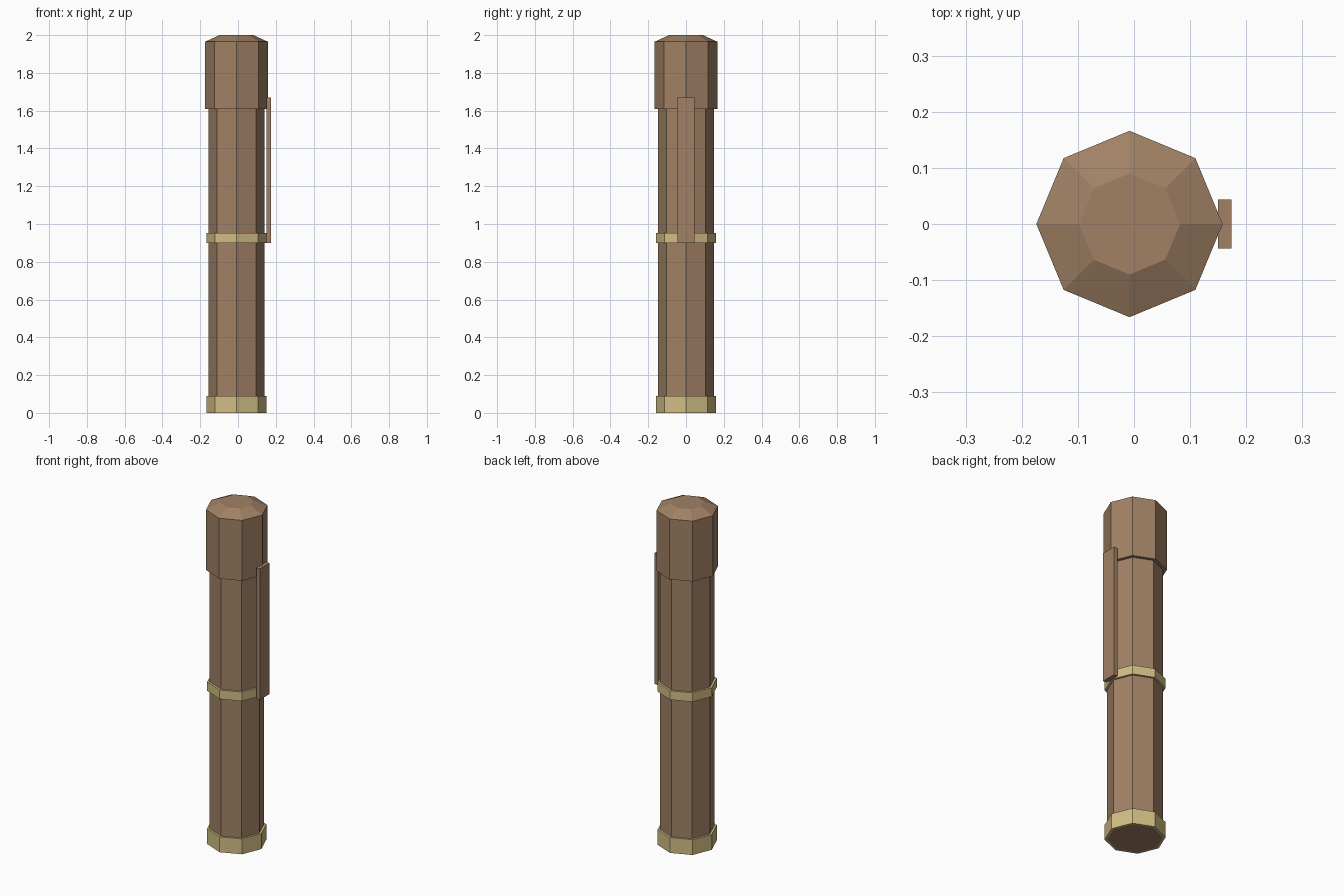
import bpy
import math

default = bpy.data.objects.get("Cube")
if default:
    bpy.data.objects.remove(default, do_unlink=True)

SIDES = 8
AXIS_X = -0.008


def make_material(name, color):
    mat = bpy.data.materials.new(name)
    mat.use_nodes = True
    mat.diffuse_color = color
    mat.node_tree.nodes["Principled BSDF"].inputs["Base Color"].default_value = color
    return mat


def add_object(name, verts, faces, mat):
    mesh = bpy.data.meshes.new(name)
    mesh.from_pydata(verts, [], faces)
    mesh.materials.append(mat)
    obj = bpy.data.objects.new(name, mesh)
    bpy.context.collection.objects.link(obj)
    return obj


def lathe(name, profile, mat, closed=False):
    """Eight-sided turning of (radius, z) points; open profiles get end caps."""
    verts = []
    for r, z in profile:
        for i in range(SIDES):
            a = math.tau * i / SIDES
            verts.append((AXIS_X + r * math.cos(a), r * math.sin(a), z))
    n = len(profile)
    faces = []
    for k in range(n if closed else n - 1):
        low, high = k * SIDES, (k + 1) % n * SIDES
        for i in range(SIDES):
            j = (i + 1) % SIDES
            faces.append((low + i, low + j, high + j, high + i))
    if not closed:
        faces.append(tuple(reversed(range(SIDES))))
        faces.append(tuple(range((n - 1) * SIDES, n * SIDES)))
    return add_object(name, verts, faces, mat)


def band(name, z0, z1, mat):
    outer, inner = 0.16, 0.147
    return lathe(name, [(outer, z0), (outer, z1), (inner, z1), (inner, z0)], mat, True)


brown = make_material("warm brown", (0.355, 0.219, 0.130, 1))
gold = make_material("pale gold", (0.640, 0.515, 0.233, 1))

# Barrel and chamfered cap
lathe("barrel", [(0.147, 0), (0.147, 1.62)], brown)
lathe("cap", [(0.166, 1.61), (0.166, 1.965), (0.09, 2.0)], brown)

# Gold bands
band("bottom_band", 0, 0.09, gold)
band("middle_band", 0.90, 0.953, gold)

# Flat clip on the left side
bpy.ops.mesh.primitive_cube_add(size=1, location=(0.162, 0, 1.285))
clip = bpy.context.object
clip.name = "clip"
clip.scale = (0.024, 0.088, 0.77)
bpy.ops.object.transform_apply(location=False, rotation=False, scale=True)
clip.data.materials.append(brown)
